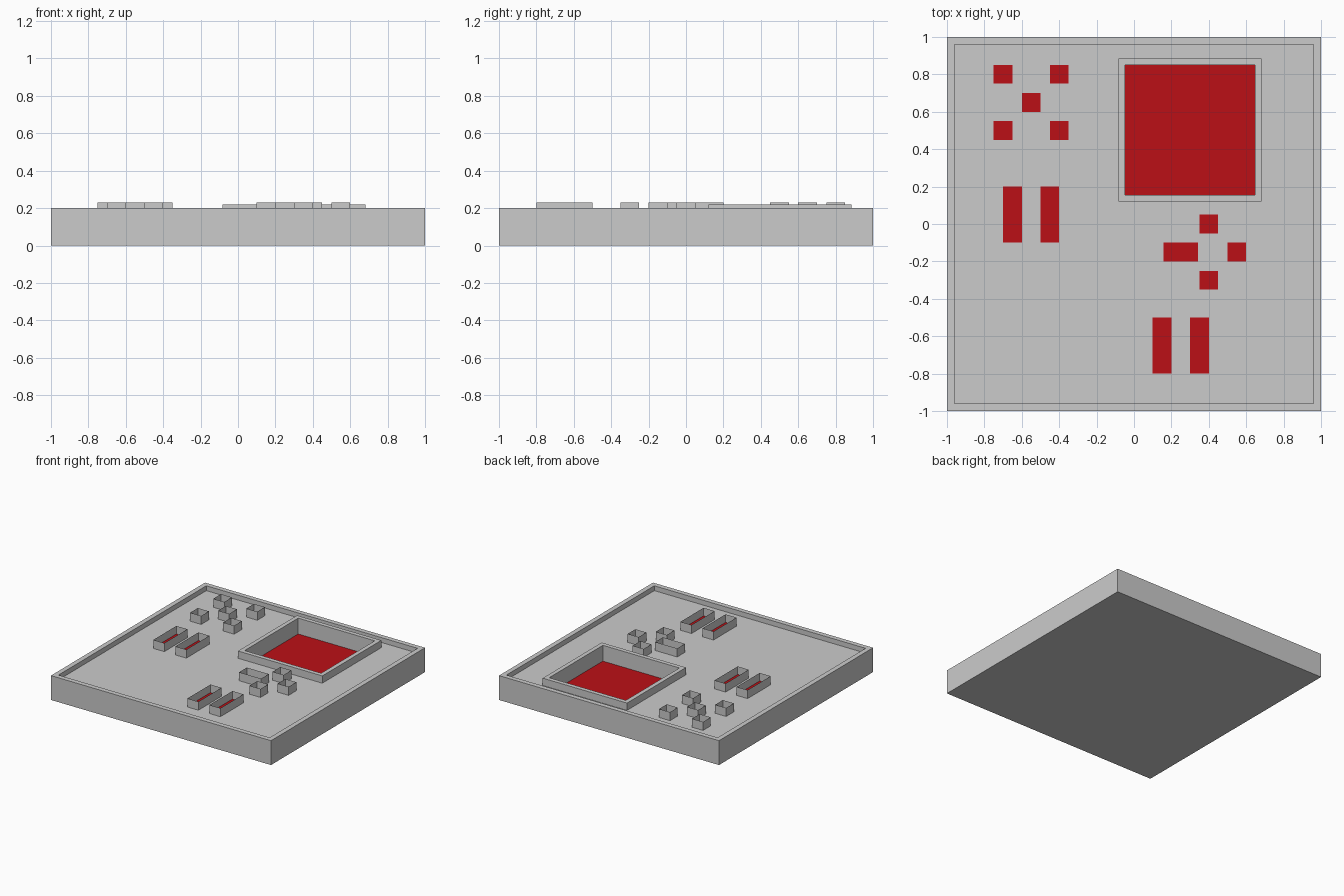
import bpy

if "Cube" in bpy.data.objects:
    bpy.data.objects.remove(bpy.data.objects["Cube"])

FLOOR, RIM, CELL_TOP = 0.16, 0.2, 0.23

red = bpy.data.materials.new("red")
red.diffuse_color = (0.5, 0.005, 0.008, 1)
red.use_nodes = True
red.node_tree.nodes["Principled BSDF"].inputs["Base Color"].default_value = red.diffuse_color


def make(name, verts, faces, mat=None):
    mesh = bpy.data.meshes.new(name)
    mesh.from_pydata(verts, [], faces)
    if mat:
        mesh.materials.append(mat)
    obj = bpy.data.objects.new(name, mesh)
    bpy.context.collection.objects.link(obj)
    return obj


def loft(name, rings, cap_start=False, mat=None):
    """Join rectangles (cx, cy, half_x, half_y, z) with flat quads."""
    verts, faces = [], []
    for cx, cy, hx, hy, z in rings:
        verts += [(cx + sx * hx, cy + sy * hy, z)
                  for sx, sy in ((-1, -1), (1, -1), (1, 1), (-1, 1))]
    for r in range(len(rings) - 1):
        for i in range(4):
            j = (i + 1) % 4
            faces.append((r * 4 + i, r * 4 + j, r * 4 + 4 + j, r * 4 + 4 + i))
    if cap_start:
        faces.append((3, 2, 1, 0))
    return make(name, verts, faces, mat)


def panel(name, cx, cy, hx, hy, z):
    make(name, [(cx - hx, cy - hy, z), (cx + hx, cy - hy, z),
                (cx + hx, cy + hy, z), (cx - hx, cy + hy, z)], [(0, 1, 2, 3)], red)


# Tray: outer shell, rim, recessed floor, raised frame and sunken well in one skin
SX, SY, S_OUT, S_IN, WELL = 0.3, 0.502, 0.383, 0.348, 0.09
loft("tray", [(0, 0, 1, 1, 0), (0, 0, 1, 1, RIM),
              (0, 0, 0.96, 0.96, RIM), (0, 0, 0.96, 0.96, FLOOR),
              (SX, SY, S_OUT, S_OUT, FLOOR), (SX, SY, S_OUT, S_OUT, 0.22),
              (SX, SY, S_IN, S_IN, 0.22), (SX, SY, S_IN, S_IN, WELL)], True)
panel("well_bottom", SX, SY, S_IN, S_IN, WELL)


# Thin-walled open cells with a red bottom
def cell(name, cx, cy, hx=0.05, hy=0.05):
    loft(name + "_wall", [(cx, cy, hx, hy, FLOOR), (cx, cy, hx, hy, CELL_TOP)])
    panel(name + "_bottom", cx, cy, min(hx, 0.093), hy, FLOOR + 0.004)


# Five-spot cluster
for x, y in ((-0.7, 0.8), (-0.4, 0.8), (-0.55, 0.65), (-0.7, 0.5), (-0.4, 0.5)):
    cell("spot_cell", x, y)

# Cross cluster with one wide cell
for x, y in ((0.4, 0.0), (0.55, -0.15), (0.4, -0.3)):
    cell("cross_cell", x, y)
cell("wide_cell", 0.25, -0.15, hx=0.1)

# Two pairs of long slots
for x, y in ((-0.65, 0.05), (-0.45, 0.05), (0.15, -0.65), (0.35, -0.65)):
    cell("slot_cell", x, y, hy=0.15)
